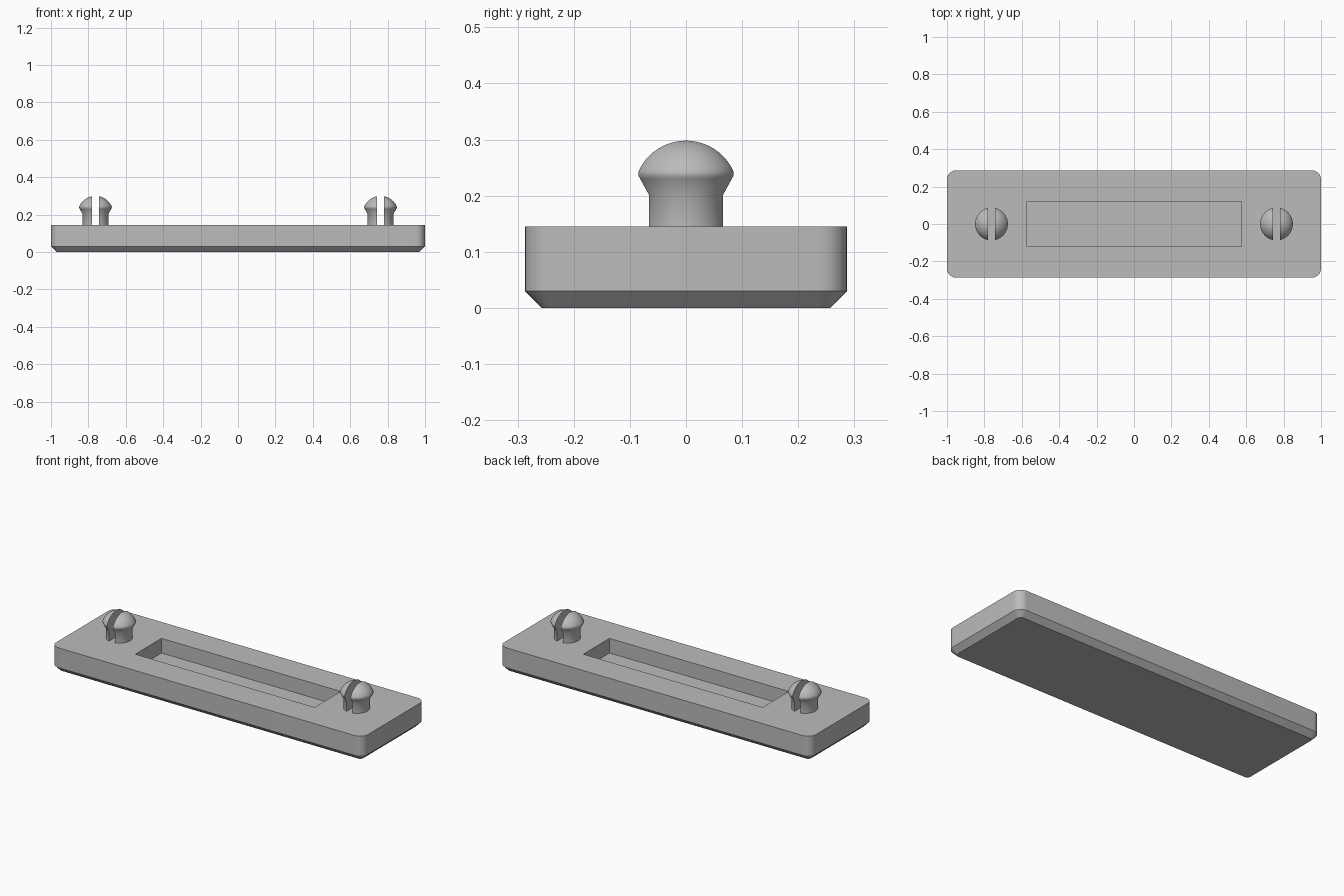
import bpy, bmesh, math

if "Cube" in bpy.data.objects:
    bpy.data.objects.remove(bpy.data.objects["Cube"], do_unlink=True)

grey = bpy.data.materials.new("plain grey")
grey.use_nodes = True
grey.diffuse_color = (0.5, 0.5, 0.5, 1)
grey.node_tree.nodes["Principled BSDF"].inputs["Base Color"].default_value = (0.5, 0.5, 0.5, 1)

HALF_X, HALF_Y, TOP = 1.0, 0.287, 0.145
CHAMFER, CORNER = 0.03, 0.05


def make_object(name, bm):
    bmesh.ops.recalc_face_normals(bm, faces=bm.faces)
    mesh = bpy.data.meshes.new(name)
    bm.to_mesh(mesh)
    bm.free()
    mesh.materials.append(grey)
    obj = bpy.data.objects.new(name, mesh)
    bpy.context.collection.objects.link(obj)
    return obj


def select_only(obj):
    bpy.ops.object.select_all(action='DESELECT')
    obj.select_set(True)
    bpy.context.view_layer.objects.active = obj


def smooth(obj, degrees):
    select_only(obj)
    bpy.ops.object.shade_smooth_by_angle(angle=math.radians(degrees))


def rounded_ring(bm, inset, z, steps=8):
    """Rounded rectangle outline, shrunk by inset."""
    r = CORNER - inset
    ring = []
    for quarter, (sx, sy) in enumerate([(1, 1), (-1, 1), (-1, -1), (1, -1)]):
        for i in range(steps + 1):
            a = math.pi / 2 * (quarter + i / steps)
            ring.append(bm.verts.new((sx * (HALF_X - CORNER) + r * math.cos(a),
                                      sy * (HALF_Y - CORNER) + r * math.sin(a), z)))
    return ring


def join_rings(bm, lower, upper):
    n = len(lower)
    for i in range(n):
        j = (i + 1) % n
        bm.faces.new((lower[i], lower[j], upper[j], upper[i]))


# Base plate with rounded corners and a chamfered underside
bm = bmesh.new()
rings = [rounded_ring(bm, CHAMFER, 0), rounded_ring(bm, 0, CHAMFER), rounded_ring(bm, 0, TOP)]
for lower, upper in zip(rings, rings[1:]):
    join_rings(bm, lower, upper)
bm.faces.new(rings[0])
bm.faces.new(rings[-1])
base = make_object("base_plate", bm)

# Rectangular pocket cut into the top
bm = bmesh.new()
bmesh.ops.create_cube(bm, size=1)
bmesh.ops.scale(bm, vec=(1.15, 0.24, 0.17), verts=bm.verts)
bmesh.ops.translate(bm, vec=(0, 0, TOP), verts=bm.verts)
cutter = make_object("pocket_cutter", bm)
cutter.hide_render = True
cut = base.modifiers.new("pocket", 'BOOLEAN')
cut.operation, cut.solver, cut.object = 'DIFFERENCE', 'EXACT', cutter
select_only(base)
bpy.ops.object.modifier_apply(modifier=cut.name)
bpy.data.objects.remove(cutter, do_unlink=True)
smooth(base, 30)

# Split snap pegs: neck, flared lip and domed head
DOME_R, DOME_Z, SLOT = 0.095, 0.205, 0.019
profile = [(0.069, TOP - 0.002), (0.069, 0.202), (0.084, 0.23), (0.0868, 0.235)]
for i in range(11):
    a = math.radians(23 + 67 * i / 10)
    profile.append((DOME_R * math.cos(a), DOME_Z + DOME_R * math.sin(a)))


def peg_half(name, centre, side, segments=48):
    bm = bmesh.new()
    rings = []
    for r, z in profile[:-1]:
        rings.append([bm.verts.new((r * math.cos(2 * math.pi * k / segments),
                                    r * math.sin(2 * math.pi * k / segments), z))
                      for k in range(segments)])
    for lower, upper in zip(rings, rings[1:]):
        join_rings(bm, lower, upper)
    bm.faces.new(rings[0])
    tip = bm.verts.new((0, 0, profile[-1][1]))
    for k in range(segments):
        bm.faces.new((rings[-1][k], rings[-1][(k + 1) % segments], tip))
    # Slice away the slot and close the flat side
    sliced = bmesh.ops.bisect_plane(bm, geom=bm.verts[:] + bm.edges[:] + bm.faces[:],
                                    plane_co=(side * SLOT, 0, 0), plane_no=(-side, 0, 0),
                                    clear_outer=True)
    rim = [e for e in sliced["geom_cut"] if isinstance(e, bmesh.types.BMEdge)]
    bmesh.ops.contextual_create(bm, geom=rim)
    bmesh.ops.translate(bm, vec=(centre, 0, 0), verts=bm.verts)
    smooth(make_object(name, bm), 35)


for place, centre in (("left", 0.762), ("right", -0.762)):
    for half, side in (("outer", 1), ("inner", -1)):
        direction = side if centre > 0 else -side
        peg_half(f"{place}_peg_{half}_half", centre, direction)
